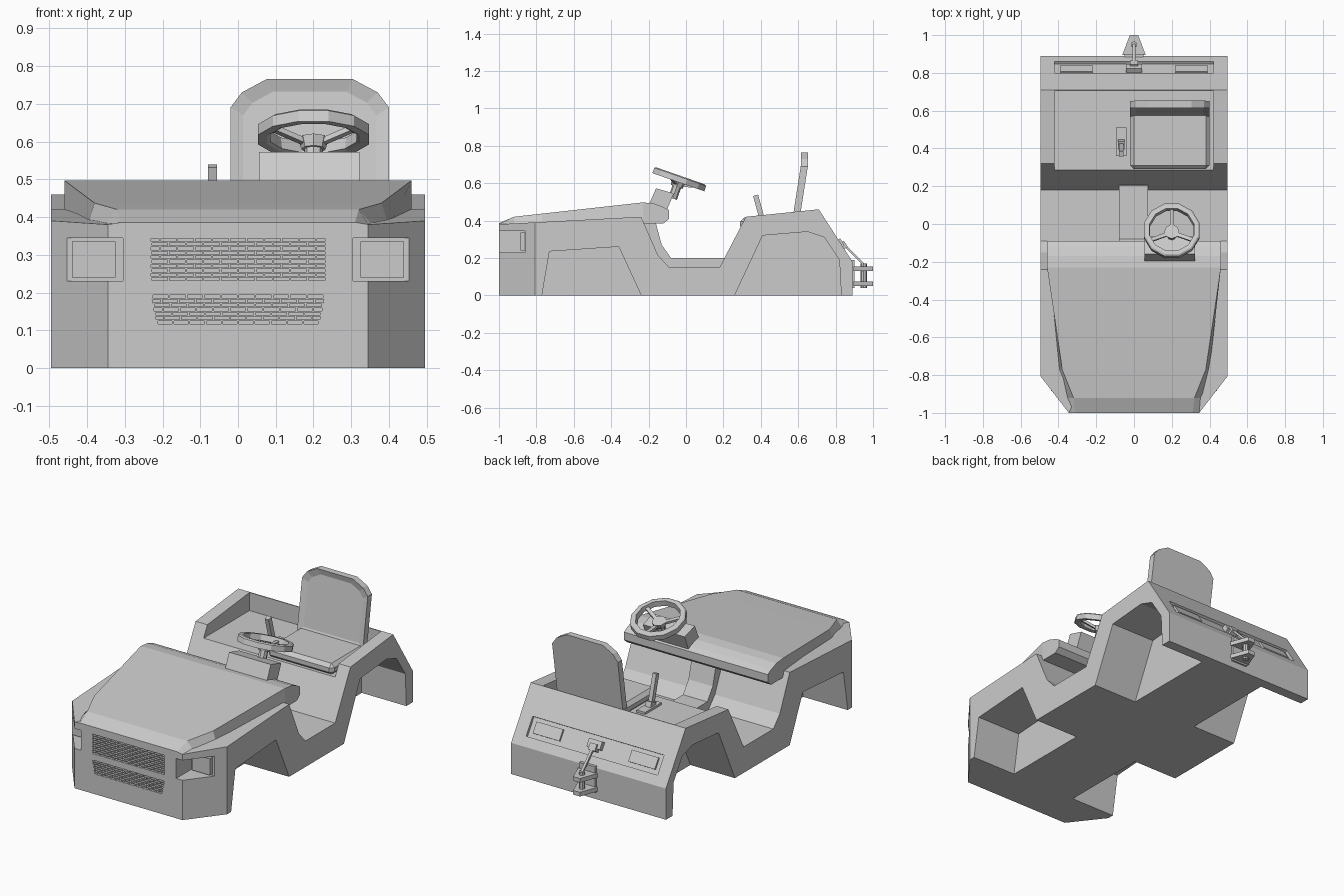
import bpy, bmesh, math
from mathutils import Matrix, Vector

cube = bpy.data.objects.get("Cube")
if cube:
    bpy.data.objects.remove(cube, do_unlink=True)


def finish(name, bm, matrix=None):
    if matrix:
        bm.transform(matrix)
    bmesh.ops.recalc_face_normals(bm, faces=bm.faces)
    mesh = bpy.data.meshes.new(name)
    bm.to_mesh(mesh)
    bm.free()
    obj = bpy.data.objects.new(name, mesh)
    bpy.context.collection.objects.link(obj)
    return obj


def loft(name, rings, closed=False, matrix=None):
    """Skin a list of equally sized point loops."""
    bm = bmesh.new()
    loops = [[bm.verts.new(p) for p in ring] for ring in rings]
    n = len(loops[0])
    pairs = list(zip(loops, loops[1:]))
    if closed:
        pairs.append((loops[-1], loops[0]))
    else:
        bm.faces.new(loops[0])
        bm.faces.new(loops[-1])
    for a, b in pairs:
        for i in range(n):
            j = (i + 1) % n
            bm.faces.new((a[i], a[j], b[j], b[i]))
    return finish(name, bm, matrix)


def prism(name, pts, axis, a, b, matrix=None):
    """Extrude a 2D profile along an axis from a to b."""
    place = {"x": lambda u, v, t: (t, u, v),
             "y": lambda u, v, t: (u, t, v),
             "z": lambda u, v, t: (u, v, t)}[axis]
    return loft(name, [[place(u, v, t) for u, v in pts] for t in (a, b)], matrix=matrix)


def box(name, x, y, z, matrix=None):
    pts = [(x[0], y[0]), (x[1], y[0]), (x[1], y[1]), (x[0], y[1])]
    return prism(name, pts, "z", z[0], z[1], matrix)


def bar(name, p, q, w, h, matrix=None):
    """Rectangular rod between two points."""
    p, q = Vector(p), Vector(q)
    turn = (q - p).to_track_quat("Z", "Y").to_matrix().to_4x4()
    m = Matrix.Translation(p) @ turn
    return box(name, (-w / 2, w / 2), (-h / 2, h / 2), (0, (q - p).length),
               matrix @ m if matrix else m)


def cylinder(name, r1, r2, z1, z2, n, matrix):
    rings = [[(r * math.cos(math.tau * i / n), r * math.sin(math.tau * i / n), z)
              for i in range(n)] for r, z in ((r1, z1), (r2, z2))]
    return loft(name, rings, matrix=matrix)


def cut(target, cutter):
    cutter.hide_render = True
    mod = target.modifiers.new("cut", "BOOLEAN")
    mod.operation = "DIFFERENCE"
    mod.solver = "EXACT"
    mod.object = cutter
    bpy.context.view_layer.objects.active = target
    bpy.ops.object.modifier_apply(modifier=mod.name)
    bpy.data.objects.remove(cutter, do_unlink=True)


# Body shell from its side profile
body = prism("body", [(-1, 0), (-1, .38), (-.24, .42), (-.15, .215), (-.09, .15), (.18, .15),
                      (.32, .42), (.71, .46), (.89, .18), (.89, 0)], "x", -.495, .495)

# Chamfered corners, wheel arches and headlight pockets
front_arch = [(-.77, -.1), (-.77, 0), (-.73, .235), (-.36, .26), (-.24, 0), (-.24, -.1)]
rear_arch = [(.26, -.1), (.26, 0), (.41, .32), (.65, .34), (.74, .31), (.82, .19), (.83, 0), (.83, -.1)]
for s, side in ((-1, "right"), (1, "left")):
    cut(body, prism("corner_cutter", [(s * .345, -1), (s * .5, -.8), (s * .7, -.8),
                                      (s * .7, -1.2), (s * .345, -1.2)], "z", -.1, .6))
    for arch in (front_arch, rear_arch):
        cut(body, prism("arch_cutter", arch, "x", s * .21, s * .6))
    cut(body, box("light_cutter", sorted((s * .305, s * .456)), (-1.1, -.86), (.23, .345)))
    box(side + "_headlight", sorted((s * .325, s * .44)), (-.885, -.855), (.24, .335))

# Open cargo and seat well
cut(body, box("well_cutter", (-.42, .42), (.1, .705), (.355, .7)))

# Grilles: shallow pockets filled with a staggered mesh
def grille(name, z0, z1, w0, w1, rows, columns=10):
    cut(body, prism("grille_cutter", [(-w0, z0), (w0, z0), (w1, z1), (-w1, z1)], "y", -1.1, -.975))
    bm = bmesh.new()

    def strip(x, z, w, h):
        m = Matrix.Translation((x, -.987, z)) @ Matrix.Diagonal((w, .024, h, 1))
        bmesh.ops.create_cube(bm, size=1, matrix=m)
    step = (z1 - z0) / rows
    for r in range(rows + 1):
        half = w0 + (w1 - w0) * r / rows
        strip(0, z0 + r * step, 2 * half, .004)
        if r < rows:
            for c in range(columns + 1):
                x = -half + (c + .5 * (r % 2)) * 2 * half / columns
                if x <= half:
                    strip(x, z0 + (r + .5) * step, .005, step)
    finish(name, bm)


grille("upper_grille", .23, .345, .23, .23, 10)
grille("lower_grille", .115, .195, .215, .23, 7)

# Hood and dashboard lofted front to back
sections = [(-1, .345, .38, .31, .386), (-.92, .36, .375, .32, .42), (-.77, .40, .375, .38, .437),
            (-.23, .46, .385, .46, .497), (-.17, .46, .385, .46, .49), (-.12, .46, .385, .46, .472),
            (-.09, .46, .41, .46, .455)]
loft("hood", [[(-wb, y, zb), (wb, y, zb), (wt, y, zt), (-wt, y, zt)]
              for y, wb, zb, wt, zt in sections])

# Floor tunnel rising to the dashboard
prism("floor_tunnel", [(.215, .13), (.205, .2), (-.08, .2), (-.13, .27), (-.165, .4), (-.25, .4),
                       (-.2, .13)], "x", -.08, .075)

# Rear sloping panel: local z is the outward normal, local y runs up the slope
up = Vector((0, -.18, .28)).normalized()
out = Vector((0, .28, .18)).normalized()
slope = Matrix((Vector((-1, 0, 0)), up, out)).transposed().to_4x4()
slope.translation = Vector((0, .83, .273))
cut(body, box("panel_cutter", (-.42, .42), (-.055, .055), (-.015, .1), slope))
for s, side in ((1, "right"), (-1, "left")):
    box(side + "_tail_light", sorted((s * .22, s * .39)), (-.03, .035), (-.02, -.004), slope)
box("latch_base", (-.042, .042), (-.015, .03), (-.02, .012), slope)
box("latch_head", (-.022, .022), (-.03, .008), (-.02, .022), slope)

# Tow hitch
box("hitch_plate", (-.05, .05), (.88, .9), (.04, .19))
for z, name in ((.05, "lower"), (.13, "upper")):
    prism("hitch_" + name + "_jaw", [(-.062, .895), (.062, .895), (.022, 1), (-.022, 1)],
          "z", z, z + .024)
cylinder("hitch_pin", .017, .017, .04, .17, 8, Matrix.Translation((0, .95, 0)))
bar("hitch_release_rod", (0, .835, .28), (0, .95, .165), .014, .012)

# Seat cushion with softened edges
cushion = box("seat_cushion", (-.02, .4), (.29, .61), (.35, .415))
bevel = cushion.modifiers.new("bevel", "BEVEL")
bevel.width = .02
bevel.segments = 1

# Seat backrest: rounded outline, dished front, leaning back
outline = [(-.21, .40), (.21, .40), (.21, .69), (.18, .73), (.115, .765), (-.115, .765),
           (-.18, .73), (-.21, .69)]


def lean(z):
    return .568 + .047 * min(1, (z - .40) / .3)


def back_ring(offset, scale):
    ring = []
    for x, z in outline:
        z = .56 + (z - .56) * scale
        ring.append((.19 + x * scale, lean(z) + offset, z))
    return ring


loft("seat_backrest", [back_ring(.038, 1), back_ring(0, 1), back_ring(.008, .84)])

# Gear lever
box("lever_base", (-.095, -.04), (.36, .51), (.35, .368))
bar("lever_boot", (-.068, .425, .36), (-.068, .415, .39), .035, .045)
bar("gear_lever", (-.068, .42, .36), (-.068, .372, .535), .024, .028)

# Steering pod on the dashboard
prism("steering_pod", [(-.205, .47), (-.16, .572), (-.065, .545), (-.105, .45)], "x", .055, .322)

# Steering wheel: twelve sided rim, dropped hub and three spokes
wheel = Matrix.Translation((.2, -.035, .622)) @ Matrix.Rotation(math.radians(-19.3), 4, "X")
section = [(.118, -.014), (.128, -.018), (.152, -.018), (.152, .012), (.143, .018), (.122, .018)]
rim = []
for i in range(12):
    a = math.tau * (i + .5) / 12
    rim.append([(r * math.cos(a), r * math.sin(a), z) for r, z in section])
loft("steering_wheel_rim", rim, closed=True, matrix=wheel)
cylinder("steering_hub", .032, .04, -.045, -.015, 8, wheel)
cylinder("steering_column", .024, .024, -.11, -.03, 8, wheel)
for i, angle in enumerate((90, 205, 335)):
    a = math.radians(angle)
    d = Vector((math.cos(a), math.sin(a), 0))
    bar("steering_spoke_" + str(i + 1), d * .025 + Vector((0, 0, -.028)), d * .13, .02, .014, wheel)
